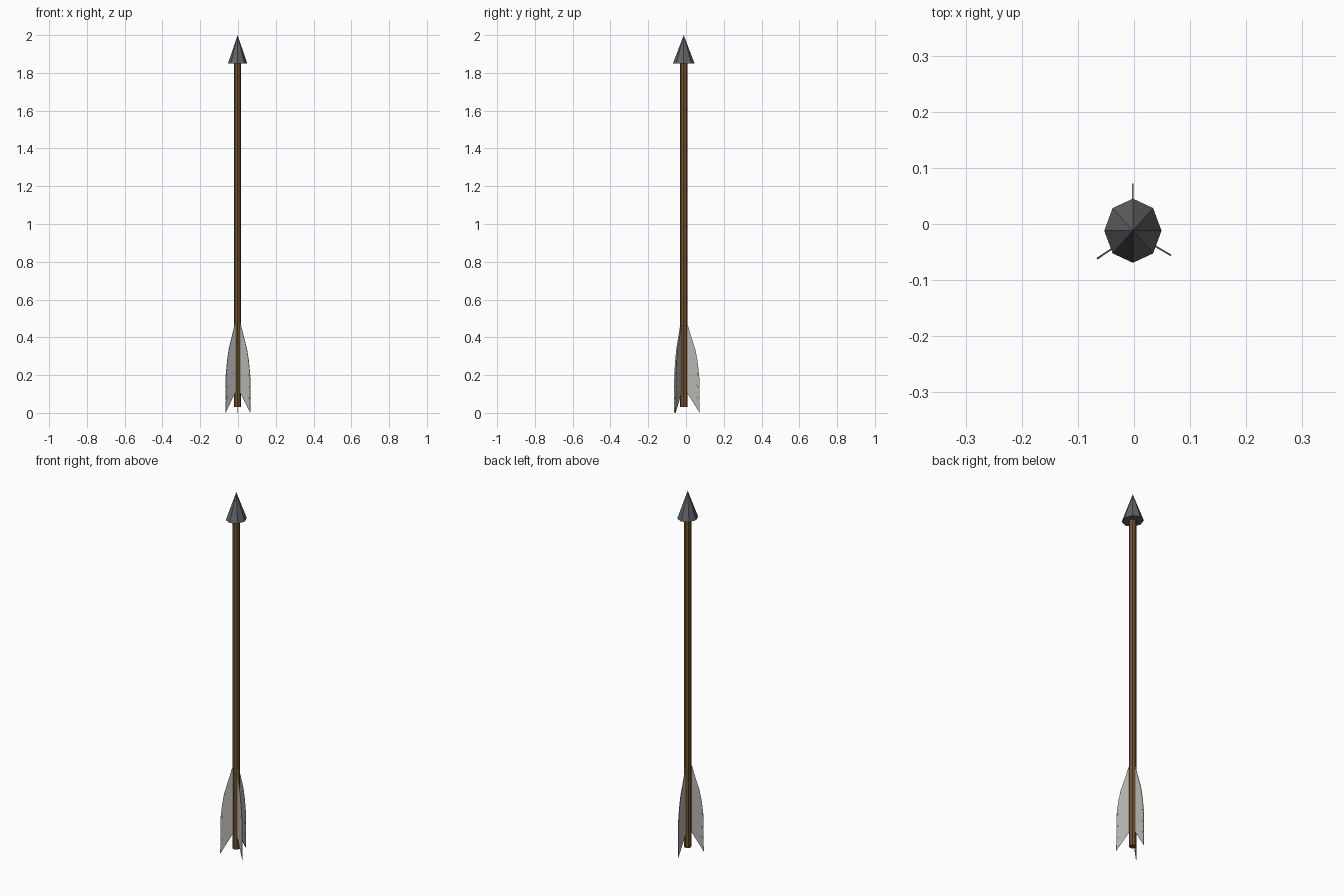
import bpy, bmesh, math
from mathutils import Vector

if "Cube" in bpy.data.objects:
    bpy.data.objects.remove(bpy.data.objects["Cube"])

CX, CY = -0.002, -0.012   # shaft axis


def material(name, rgb):
    m = bpy.data.materials.new(name)
    m.diffuse_color = (*rgb, 1)
    m.use_nodes = True
    m.node_tree.nodes["Principled BSDF"].inputs["Base Color"].default_value = m.diffuse_color
    return m


wood = material("wood", (0.16, 0.085, 0.025))
iron = material("iron", (0.12, 0.125, 0.13))
feather = material("feather", (0.48, 0.47, 0.45))


def tapered(name, r1, r2, z0, z1, mat, y_scale=1.0):
    bpy.ops.mesh.primitive_cone_add(vertices=8, radius1=r1, radius2=r2, depth=z1 - z0,
                                    location=(CX, CY, (z0 + z1) / 2))
    ob = bpy.context.object
    ob.name = name
    ob.scale.y = y_scale
    ob.data.materials.append(mat)


# Shaft and pointed head
tapered("shaft", 0.019, 0.019, 0.03, 1.86, wood)
tapered("arrow_head", 0.051, 0.0, 1.85, 2.0, iron, 1.12)

# Vane outline: (fraction of reach, z), from the upper root round the outer edge
outline = [(0.12, 0.48), (0.23, 0.473), (0.45, 0.41), (0.72, 0.34), (0.86, 0.28), (0.94, 0.225)]
for z in (0.19, 0.125, 0.065):        # narrow slits between the barbs
    outline += [(0.98, z + 0.004), (0.80, z + 0.024), (0.98, z)]
outline += [(1.0, 0.0), (0.22, 0.105), (0.12, 0.115)]


def vane(name, root, tip, thickness=0.003):
    root, tip = Vector((*root, 0)), Vector((*tip, 0))
    reach = tip - root
    side = Vector((-reach.y, reach.x, 0)).normalized() * thickness
    bm = bmesh.new()
    face = bm.faces.new([bm.verts.new(root + reach * f - side / 2 + Vector((0, 0, z)))
                         for f, z in outline])
    out = bmesh.ops.extrude_face_region(bm, geom=[face], use_keep_orig=True)
    bmesh.ops.translate(bm, vec=side,
                        verts=[g for g in out["geom"] if isinstance(g, bmesh.types.BMVert)])
    bmesh.ops.recalc_face_normals(bm, faces=bm.faces)
    me = bpy.data.meshes.new(name)
    bm.to_mesh(me)
    bm.free()
    me.materials.append(feather)
    bpy.context.collection.objects.link(bpy.data.objects.new(name, me))


# Three fletching vanes
vane("back_vane", (CX, CY), (CX, 0.072))
vane("left_vane", (CX, -0.019), (-0.066, -0.062))
vane("right_vane", (CX, -0.016), (0.066, -0.056))
